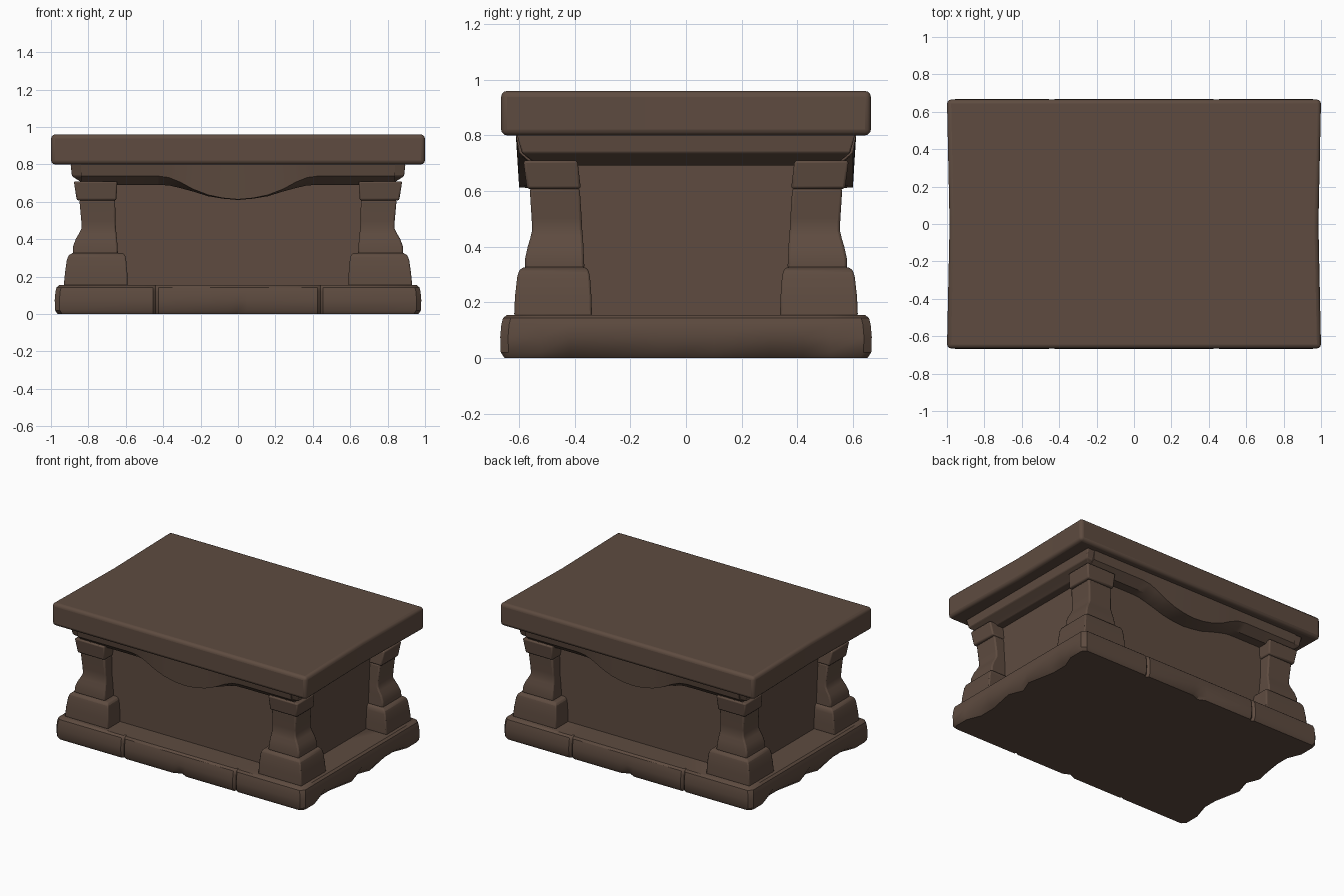
import bpy, bmesh, math

if "Cube" in bpy.data.objects:
    bpy.data.objects.remove(bpy.data.objects["Cube"])

stone = bpy.data.materials.new("dark_brown_stone")
stone.diffuse_color = (0.112, 0.071, 0.051, 1)
stone.use_nodes = True
stone.node_tree.nodes["Principled BSDF"].inputs["Base Color"].default_value = stone.diffuse_color


def loft(name, rings, bevel=0.0, segs=2):
    """Closed solid skinned through a list of equal-length point rings."""
    bm = bmesh.new()
    vr = [[bm.verts.new(p) for p in r] for r in rings]
    n = len(vr[0])
    for a, b in zip(vr, vr[1:]):
        for i in range(n):
            j = (i + 1) % n
            bm.faces.new((a[i], a[j], b[j], b[i]))
    bm.faces.new(vr[0])
    bm.faces.new(vr[-1])
    bmesh.ops.recalc_face_normals(bm, faces=bm.faces)
    me = bpy.data.meshes.new(name)
    bm.to_mesh(me)
    bm.free()
    me.materials.append(stone)
    ob = bpy.data.objects.new(name, me)
    bpy.context.collection.objects.link(ob)
    bpy.ops.object.select_all(action='DESELECT')
    ob.select_set(True)
    bpy.context.view_layer.objects.active = ob
    if bevel:
        m = ob.modifiers.new("worn_edges", 'BEVEL')
        m.width, m.segments = bevel, segs
        m.limit_method, m.angle_limit = 'ANGLE', math.radians(30)
    bpy.ops.object.shade_smooth_by_angle(angle=math.radians(35))
    return ob


def rect(x0, x1, y0, y1, z):
    return [(x0, y0, z), (x1, y0, z), (x1, y1, z), (x0, y1, z)]


# Top slab, ends slightly pinched in the middle
def slab_ring(z):
    return [(-1, -.665, z), (1, -.665, z), (.986, 0, z),
            (1, .665, z), (-1, .665, z), (-.986, 0, z)]


loft("top_slab", [slab_ring(.80), slab_ring(.96)], .022, 3)

# Base plinth: seams on front and back, chipped lower edge on the ends
front = [(-.955, -.668), (-.455, -.668), (-.44, -.652), (-.425, -.668),
         (-.05, -.668), (0, -.668), (.05, -.668),
         (.425, -.668), (.44, -.652), (.455, -.668), (.955, -.668)]
right = [(.98, y) for y in (-.64, -.52, -.42, -.3, -.1, 0, .1, .3, .42, .52, .64)]
half = front + right
outline = half + [(-x, -y) for x, y in half]


def base_ring(z, inset, chip):
    ring = []
    for x, y in outline:
        dx = dy = inset
        if abs(x) > .97 and abs(y) in (.42, .3, 0):
            dx += chip
        if abs(y) > .66 and x == 0:
            dy += chip * .6
        if abs(x) > .9:
            x -= math.copysign(dx, x)
        if abs(y) > .6:
            y -= math.copysign(dy, y)
        ring.append((x, y, z))
    return ring


loft("base_plinth", [base_ring(0, .015, .04), base_ring(.02, .002, .03),
                     base_ring(.075, 0, 0), base_ring(.12, .004, 0),
                     base_ring(.143, .010, 0), base_ring(.155, .025, 0)])

# Recessed body panels
loft("body", [rect(-.77, .77, -.48, .48, .15), rect(-.77, .77, -.48, .48, .80)])

# Cornice under the slab
loft("cornice", [rect(-x, x, -y, y, z) for x, y, z in
                 ((.82, .54, .692), (.845, .555, .71), (.888, .59, .737), (.895, .608, .803))], .006)

# Drooping aprons on front and back: (x, front edge z, rear edge z)
droop = [(0, .613, .61), (.08, .62, .617), (.16, .637, .63), (.24, .668, .655),
         (.31, .706, .674), (.37, .73, .688), (.43, .738, .69), (.84, .738, .69)]
stations = [(-x, a, b) for x, a, b in droop[:0:-1]] + droop
for side, label in ((1, "front"), (-1, "back")):
    loft(label + "_apron", [[(x, -side * y, z) for y, z in
         ((.612, .803), (.6, zf), (.545, zb), (.45, zb), (.45, .803))]
        for x, zf, zb in stations])

# Corner pillars: (z, inner x, outer x, inner y, outer y)
parts = {
    "pillar_foot": [(.15, .59, .932, .338, .618), (.22, .592, .925, .34, .615),
                    (.29, .598, .915, .345, .607), (.315, .603, .905, .35, .6),
                    (.326, .615, .885, .36, .585)],
    "pillar_shaft": [(.32, .642, .884, .365, .58), (.36, .644, .882, .367, .578),
                     (.40, .647, .868, .369, .569), (.43, .65, .85, .37, .56),
                     (.46, .653, .836, .373, .553), (.50, .655, .838, .375, .555),
                     (.61, .657, .848, .382, .562)],
    "pillar_cap": [(.608, .65, .862, .378, .572), (.71, .645, .878, .39, .585)],
}
for sx in (1, -1):
    for sy in (1, -1):
        corner = ("back" if sy > 0 else "front") + ("_right" if sx > 0 else "_left")
        for part, rings in parts.items():
            loft(f"{corner}_{part}",
                 [rect(sx * a, sx * b, sy * c, sy * d, z) for z, a, b, c, d in rings], .009)
